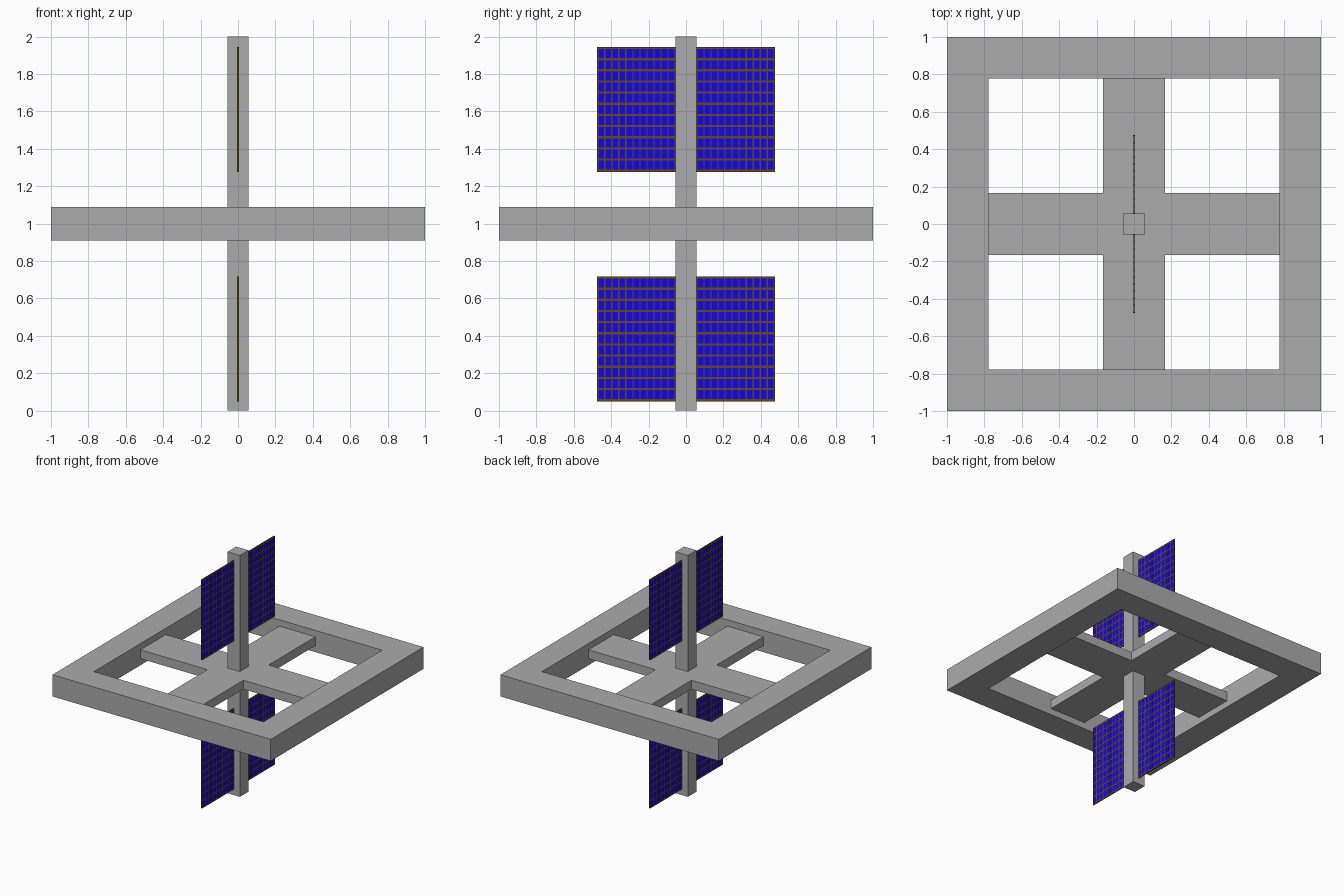
import bpy, bmesh
from mathutils import Matrix, Vector

if "Cube" in bpy.data.objects:
    bpy.data.objects.remove(bpy.data.objects["Cube"])


def add_box(bm, lo, hi):
    lo, hi = Vector(lo), Vector(hi)
    mat = Matrix.Translation((lo + hi) / 2) @ Matrix.Diagonal((*(hi - lo), 1))
    bmesh.ops.create_cube(bm, size=1, matrix=mat)


def finish(bm, name, material):
    bmesh.ops.recalc_face_normals(bm, faces=bm.faces[:])
    mesh = bpy.data.meshes.new(name)
    bm.to_mesh(mesh)
    bm.free()
    mesh.materials.append(material)
    obj = bpy.data.objects.new(name, mesh)
    bpy.context.collection.objects.link(obj)
    return obj


def make_material(name, color):
    m = bpy.data.materials.new(name)
    m.diffuse_color = color
    m.use_nodes = True
    m.node_tree.nodes["Principled BSDF"].inputs["Base Color"].default_value = m.diffuse_color
    return m


grey = make_material("frame_grey", (0.41, 0.41, 0.41, 1))
blue = make_material("cell_blue", (0.006, 0.001, 0.9, 1))
brown = make_material("grid_brown", (0.13, 0.07, 0.004, 1))

OUTER, INNER = 1.0, 0.777

# Square outer ring: four corner loops joined into a closed tube
bm = bmesh.new()
section = [(INNER, 0.91), (OUTER, 0.91), (OUTER, 1.09), (INNER, 1.09)]
loops = [[bm.verts.new((sx * r, sy * r, z)) for r, z in section]
         for sx, sy in ((1, 1), (-1, 1), (-1, -1), (1, -1))]
for i in range(4):
    a, b = loops[i], loops[(i + 1) % 4]
    for j in range(4):
        k = (j + 1) % 4
        bm.faces.new((a[j], a[k], b[k], b[j]))
finish(bm, "outer_ring", grey)

# Thin cross of spokes: plus-shaped outline, extruded
bm = bmesh.new()
w = 0.165
outline = []
for c, s in ((1, 0), (0, 1), (-1, 0), (0, -1)):
    for x, y in ((INNER, -w), (INNER, w), (w, w)):
        outline.append((c * x - s * y, s * x + c * y, 0.963))
face = bm.faces.new([bm.verts.new(p) for p in outline])
ext = bmesh.ops.extrude_face_region(bm, geom=[face], use_keep_orig=True)
bmesh.ops.translate(bm, vec=(0, 0, 0.074),
                    verts=[v for v in ext["geom"] if isinstance(v, bmesh.types.BMVert)])
finish(bm, "spoke_cross", grey)

# Central mast
bm = bmesh.new()
add_box(bm, (-0.056, -0.056, 0), (0.056, 0.056, 2))
finish(bm, "mast", grey)

# Solar panels: blue cell sheet with a raised brown grid on both faces
Y0, Y1, HEIGHT, N = 0.055, 0.475, 0.668, 11
for level, z0 in (("lower", 0.05), ("upper", 1.277)):
    for side, s in (("left", -1), ("right", 1)):
        z1 = z0 + HEIGHT
        cells = bmesh.new()
        add_box(cells, (-0.003, min(s * Y0, s * Y1), z0 + 0.004),
                (0.003, max(s * Y0, s * Y1), z1 - 0.004))
        finish(cells, f"{level}_{side}_cells", blue)

        grid = bmesh.new()
        for i in range(N + 1):
            t = i / N
            # upright bar, kept inside the panel outline
            h = 0.0036
            y = s * (Y0 + h + t * (Y1 - Y0 - 2 * h))
            add_box(grid, (-0.0042, y - h, z0), (0.0042, y + h, z1))
            # crossbar
            h = 0.006
            z = z0 + h + t * (HEIGHT - 2 * h)
            add_box(grid, (-0.004, min(s * Y0, s * Y1), z - h),
                    (0.004, max(s * Y0, s * Y1), z + h))
        finish(grid, f"{level}_{side}_grid", brown)
